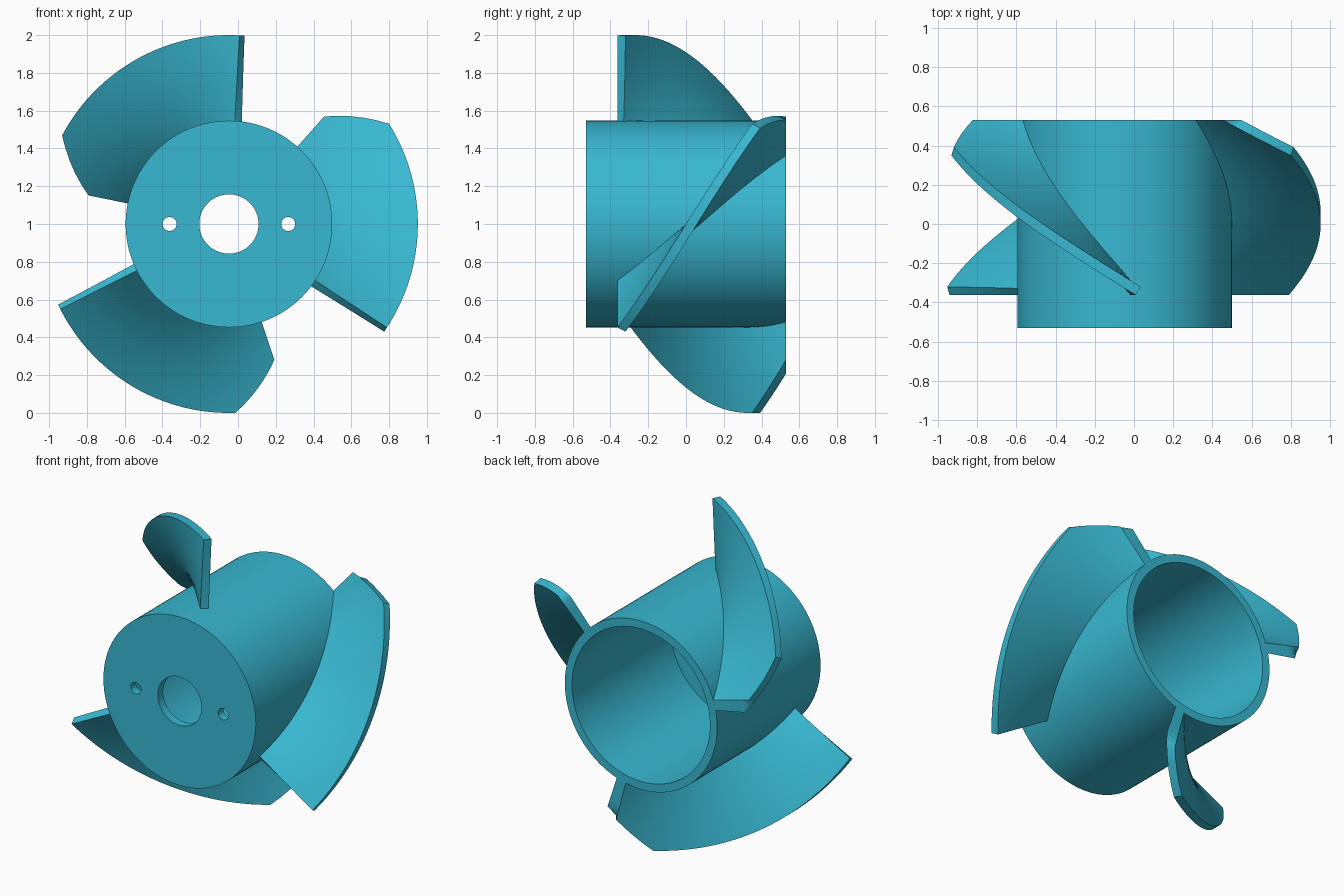
import bpy, bmesh
from math import cos, sin, radians, sqrt, pi

if "Cube" in bpy.data.objects:
    bpy.data.objects.remove(bpy.data.objects["Cube"])

CX, CZ = -0.048, 1.0           # rotor axis runs along y
HUB_R, HALF = 0.547, 0.53
K = radians(91.5)              # helix twist per unit of y
T = 0.05                       # blade thickness

mat = bpy.data.materials.new("teal")
mat.diffuse_color = (0.04, 0.48, 0.64, 1)
mat.use_nodes = True
mat.node_tree.nodes["Principled BSDF"].inputs["Base Color"].default_value = mat.diffuse_color


def cylinder(name, r, y0, y1, dx=0.0, sides=96):
    bpy.ops.mesh.primitive_cylinder_add(
        vertices=sides, radius=r, depth=y1 - y0,
        location=(CX + dx, (y0 + y1) / 2, CZ), rotation=(pi / 2, 0, 0))
    ob = bpy.context.object
    ob.name = name
    return ob


def finish(ob):
    ob.data.materials.clear()
    ob.data.materials.append(mat)
    bpy.ops.object.select_all(action='DESELECT')
    ob.select_set(True)
    bpy.context.view_layer.objects.active = ob
    bpy.ops.object.shade_smooth_by_angle(angle=radians(30))


# Hub: a cup open at the back, with a shaft hole and two screw holes
hub = cylinder("hub", HUB_R, -HALF, HALF)
cutters = [cylinder("bore_cutter", 0.495, -HALF + 0.055, HALF + 0.2),
           cylinder("shaft_cutter", 0.157, -0.8, -0.3, sides=64)]
cutters += [cylinder("screw_cutter", 0.037, -0.8, -0.3, dx, 32) for dx in (-0.314, 0.314)]
bpy.context.view_layer.objects.active = hub
for c in cutters:
    m = hub.modifiers.new("cut", 'BOOLEAN')
    m.operation, m.solver, m.object = 'DIFFERENCE', 'EXACT', c
    bpy.ops.object.modifier_apply(modifier=m.name)
for c in cutters:
    bpy.data.objects.remove(c, do_unlink=True)
finish(hub)


# Blades: thick helicoids, clipped at the hub's back plane, tip corner chamfered
RADII = [0.52, 0.56, 0.6, 0.65, 0.7, 0.758, 0.785, 0.812, 0.86, 0.91, 0.955, 1.0]
STEPS = 40
Y_LEAD = -0.363


def blade_point(r, f, back, turn):
    n = sqrt(1 + (K * r) ** 2)
    oy, ot = (T * K * r / n, T / n) if back else (0, 0)
    y_end = min(0.35 + (1 - r) * 0.744, HALF - oy)
    y = Y_LEAD + (y_end - Y_LEAD) * f
    a = K * y - ot / r + turn
    return (CX + r * cos(a), y + oy, CZ + r * sin(a))


def blade(name, turn):
    bm = bmesh.new()
    g = [[[bm.verts.new(blade_point(r, s / STEPS, b, turn)) for s in range(STEPS + 1)]
          for r in RADII] for b in (0, 1)]
    last = len(RADII) - 1
    for side in g:
        for i in range(last):
            for j in range(STEPS):
                bm.faces.new((side[i][j], side[i + 1][j], side[i + 1][j + 1], side[i][j + 1]))
    # Rim joining the two skins
    rim = ([(i, 0) for i in range(last)] + [(last, j) for j in range(STEPS)]
           + [(i, STEPS) for i in range(last, 0, -1)] + [(0, j) for j in range(STEPS, 0, -1)])
    for (i, j), (k, l) in zip(rim, rim[1:] + rim[:1]):
        bm.faces.new((g[0][i][j], g[0][k][l], g[1][k][l], g[1][i][j]))
    bmesh.ops.recalc_face_normals(bm, faces=bm.faces)
    me = bpy.data.meshes.new(name)
    bm.to_mesh(me)
    bm.free()
    ob = bpy.data.objects.new(name, me)
    bpy.context.collection.objects.link(ob)
    finish(ob)


for n in range(3):
    blade(f"blade_{n + 1}", n * 2 * pi / 3)
